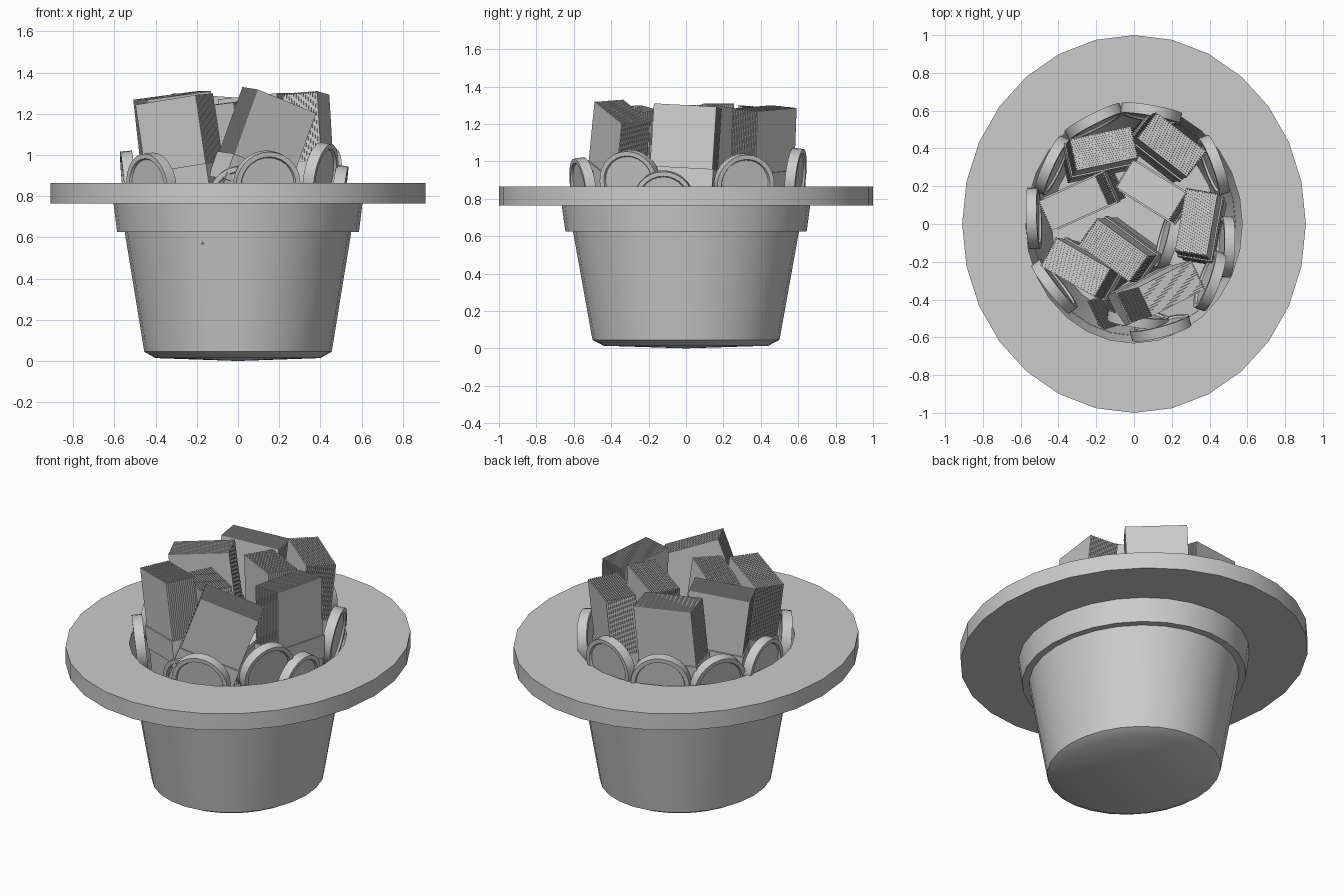
import bpy, bmesh, math
from mathutils import Matrix, Vector

if "Cube" in bpy.data.objects:
    bpy.data.objects.remove(bpy.data.objects["Cube"])

grey = bpy.data.materials.new("light grey")
grey.diffuse_color = (0.6, 0.6, 0.6, 1)
grey.use_nodes = True
grey.node_tree.nodes["Principled BSDF"].inputs["Base Color"].default_value = grey.diffuse_color


def finish(name, bm, smooth=True):
    bmesh.ops.remove_doubles(bm, verts=bm.verts, dist=1e-5)
    bmesh.ops.recalc_face_normals(bm, faces=bm.faces)
    me = bpy.data.meshes.new(name)
    bm.to_mesh(me)
    bm.free()
    me.materials.append(grey)
    ob = bpy.data.objects.new(name, me)
    bpy.context.collection.objects.link(ob)
    if smooth:
        bpy.ops.object.select_all(action='DESELECT')
        ob.select_set(True)
        bpy.context.view_layer.objects.active = ob
        bpy.ops.object.shade_smooth_by_angle(angle=math.radians(30))
    return ob


def lathe(profile, sides, squash=1.0, closed=False):
    """Spin an (r, z) profile round z; squash scales x."""
    bm = bmesh.new()
    rings = []
    for r, z in profile:
        if r == 0:
            rings.append([bm.verts.new((0, 0, z))] * sides)
        else:
            rings.append([bm.verts.new((squash * r * math.cos(2 * math.pi * i / sides),
                                        r * math.sin(2 * math.pi * i / sides), z))
                          for i in range(sides)])
    pairs = list(zip(rings, rings[1:]))
    if closed:
        pairs.append((rings[-1], rings[0]))
    for a, b in pairs:
        for i in range(sides):
            j = (i + 1) % sides
            bm.faces.new(list(dict.fromkeys((a[i], a[j], b[j], b[i]))))
    return bm


def add_box(bm, size, loc=(0, 0, 0)):
    m = Matrix.Translation(loc) @ Matrix.Diagonal((*size, 1))
    bmesh.ops.create_cube(bm, size=1, matrix=m)


# Upturned hat: crown, band and brim, all slightly oval
SQ = 0.91
finish("hat_crown", lathe([(0, 0), (0.44, 0.014), (0.5, 0.045), (0.605, 0.63),
                           (0.59, 0.63), (0.48, 0.12), (0, 0.1)], 28, SQ))
finish("hat_band", lathe([(0.645, 0.625), (0.665, 0.77), (0.63, 0.77), (0.59, 0.625)],
                         28, SQ, True))
finish("hat_brim", lathe([(1, 0.765), (1, 0.865), (0.63, 0.865), (0.63, 0.765)],
                         28, SQ, True))


# Paper bundles: many thin sheets held by a strap
def bundle(n, x, y, top, yaw, roll=0, pitch=0):
    w, t, h, count = 0.34, 0.175, 0.8, 15
    bm = bmesh.new()
    step = t / count
    add_box(bm, (w - 0.014, t - 0.01, h - 0.014))
    for i in range(count):
        add_box(bm, (w, step * 0.6, h), (0, -t / 2 + step * (i + 0.5), 0))
    add_box(bm, (w + 0.012, t + 0.012, 0.13))
    rot = (Matrix.Rotation(math.radians(yaw), 4, 'Z')
           @ Matrix.Rotation(math.radians(roll), 4, 'Y')
           @ Matrix.Rotation(math.radians(pitch), 4, 'X'))
    up = max((rot @ v.co).z for v in bm.verts)
    head = rot @ Vector((0, 0, h / 2))
    # place the middle of the top end at x, y with the highest corner at top
    bm.transform(Matrix.Translation((x - head.x, y - head.y, top - up)) @ rot)
    finish(f"paper_bundle_{n}", bm, False)


for n, args in enumerate([
        (-0.16, 0.40, 1.30, 12, 4, -4),
        (0.20, 0.42, 1.30, -38, 3, -5),
        (0.09, 0.18, 1.30, -32, -5, 0),
        (-0.32, 0.11, 1.31, 24, -7, 0),
        (-0.11, -0.14, 1.27, -36, -6, 5),
        (-0.31, -0.23, 1.30, -30, -8, 3),
        (0.33, 0.01, 1.31, 80, 3, -4),
        (0.20, -0.34, 1.33, 27, 20, 4)], 1):
    bundle(n, *args)


# Coins with a raised rim, standing round the opening
R, T = 0.162, 0.028
half = [(0, 0.016), (0.132, 0.016), (0.138, T), (R, T)]
coin_profile = half + [(r, -z) for r, z in reversed(half)]


def coin(n, x, y, top, yaw, lean=6):
    bm = lathe(coin_profile, 28)
    bm.transform(Matrix.Translation((x, y, top - R))
                 @ Matrix.Rotation(math.radians(yaw), 4, 'Z')
                 @ Matrix.Rotation(math.radians(90 + lean), 4, 'X'))
    finish(f"coin_{n}", bm)


for n, args in enumerate([
        (0.14, -0.55, 1.02, 15, 8),
        (-0.42, -0.33, 1.01, -52, 6),
        (-0.53, 0.03, 1.02, -88, 5),
        (-0.43, 0.31, 1.00, 65, -8),
        (-0.21, 0.54, 1.03, 27, -6),
        (0.09, 0.585, 1.07, -10, -6),
        (0.42, 0.31, 1.04, -70, -8),
        (0.485, -0.12, 0.95, 88, 8),
        (0.40, -0.30, 1.06, 70, 10),
        (0.18, -0.08, 0.98, 75, 8),
        (0.02, -0.50, 0.95, -8, 8)], 1):
    coin(n, *args)
